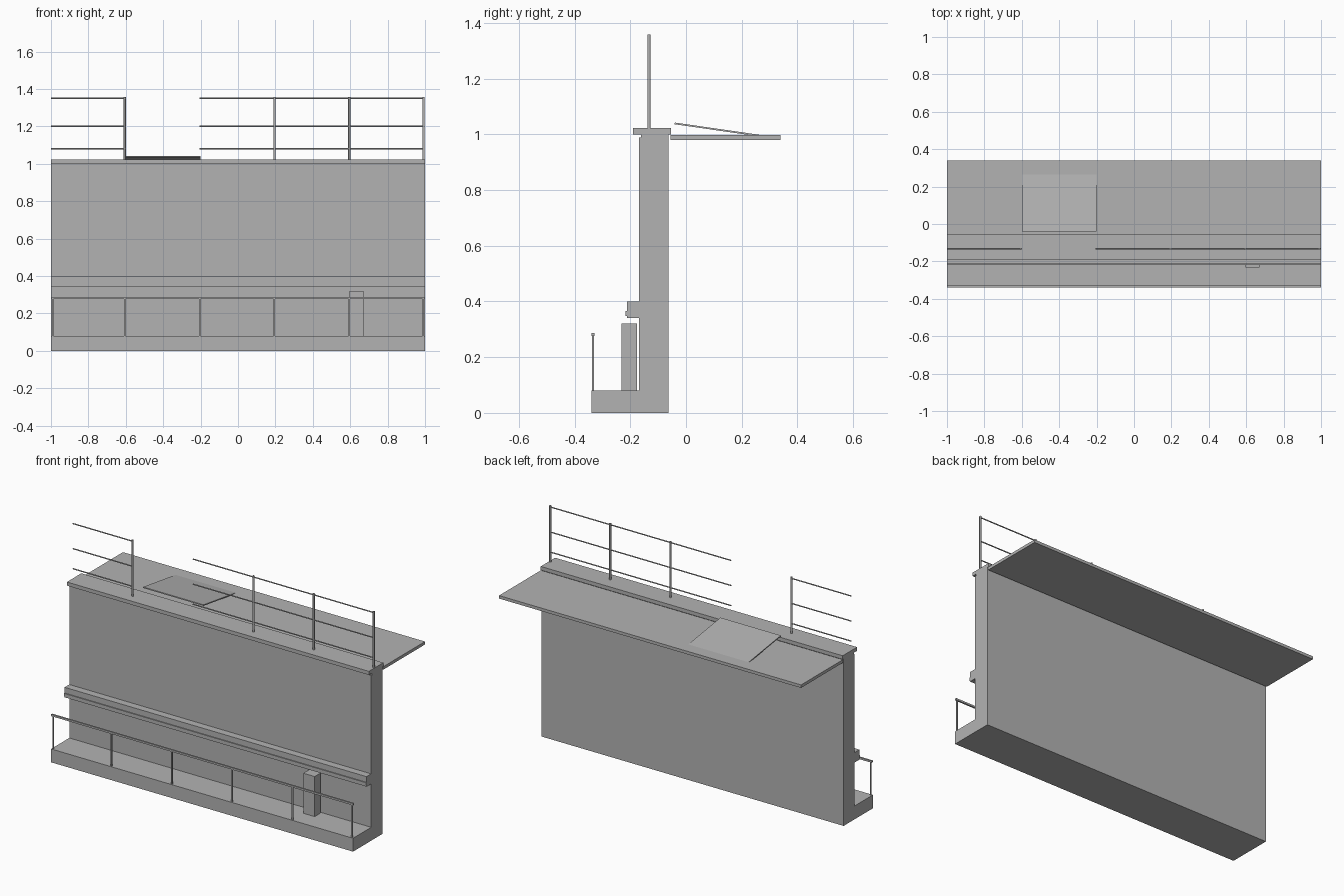
import bpy, bmesh, math
from mathutils import Vector

if "Cube" in bpy.data.objects:
    bpy.data.objects.remove(bpy.data.objects["Cube"])

grey = bpy.data.materials.new("concrete grey")
grey.diffuse_color = (0.45, 0.45, 0.45, 1)
grey.use_nodes = True
grey.node_tree.nodes["Principled BSDF"].inputs["Base Color"].default_value = grey.diffuse_color


def finish(name, bm):
    bmesh.ops.recalc_face_normals(bm, faces=bm.faces)
    me = bpy.data.meshes.new(name)
    bm.to_mesh(me)
    bm.free()
    me.materials.append(grey)
    ob = bpy.data.objects.new(name, me)
    bpy.context.collection.objects.link(ob)
    return ob


def extrude_x(name, profile, x0=-1.0, x1=1.0, seams=()):
    """Sweep a (y, z) profile along x, with optional panel seams."""
    bm = bmesh.new()
    face = bm.faces.new([bm.verts.new((x0, y, z)) for y, z in profile])
    out = bmesh.ops.extrude_face_region(bm, geom=[face])
    moved = [v for v in out["geom"] if isinstance(v, bmesh.types.BMVert)]
    bmesh.ops.translate(bm, verts=moved, vec=(x1 - x0, 0, 0))
    for x in seams:
        bmesh.ops.bisect_plane(bm, geom=bm.verts[:] + bm.edges[:] + bm.faces[:],
                               plane_co=(x, 0, 0), plane_no=(1, 0, 0))
    return finish(name, bm)


def rect(y0, y1, z0, z1):
    return [(y0, z0), (y1, z0), (y1, z1), (y0, z1)]


def rod(name, a, b, r, sides=8):
    """Round bar between two points."""
    a, b = Vector(a), Vector(b)
    bm = bmesh.new()
    bmesh.ops.create_cone(bm, cap_ends=True, segments=sides, radius1=r, radius2=r,
                          depth=(b - a).length)
    ob = finish(name, bm)
    ob.location = (a + b) / 2
    ob.rotation_mode = 'QUATERNION'
    ob.rotation_quaternion = (b - a).to_track_quat('Z', 'Y')
    for p in ob.data.polygons:
        p.use_smooth = len(p.vertices) == 4
    return ob


panels = (-0.8, -0.4, -0.2, 0.2, 0.4, 0.6)

# Wall and footing share one L-shaped section, recessed just below the coping
extrude_x("wall_and_footing",
          [(-0.34, 0), (-0.063, 0), (-0.063, 1.0), (-0.162, 1.0), (-0.162, 0.988),
           (-0.168, 0.988), (-0.168, 0.08), (-0.34, 0.08)], seams=panels)

# Coping and rear roof deck
extrude_x("coping", rect(-0.19, -0.054, 1.0, 1.022), seams=panels)
extrude_x("roof_deck", rect(-0.056, 0.34, 0.98, 0.998),
          seams=[-0.8 + 0.2 * i for i in range(9)])

# Tilted hatch on the deck
extrude_x("hatch", [(0.265, 0.992), (0.265, 0.998), (-0.04, 1.042), (-0.041, 1.036)],
          -0.6, -0.2)

# Ledge along the front with a narrow trim strip
extrude_x("ledge", rect(-0.212, -0.168, 0.34, 0.40), seams=panels)
extrude_x("ledge_trim", rect(-0.218, -0.212, 0.348, 0.366))

# Cabinet standing on the footing
extrude_x("cabinet", rect(-0.232, -0.176, 0.08, 0.32), 0.595, 0.67)

# Low front railing
for x in (-0.99, -0.605, -0.205, 0.195, 0.595, 0.99):
    extrude_x("low_post", rect(-0.337, -0.330, 0.08, 0.276), x - 0.004, x + 0.004)
extrude_x("low_rail", rect(-0.339, -0.329, 0.276, 0.287))

# Tall railing on the coping, open beside the hatch
for x in (-0.605, 0.195, 0.595, 0.992):
    rod("tall_post", (x, -0.133, 1.0), (x, -0.133, 1.358), 0.006)
for x0, x1 in ((-1.0, -0.6), (-0.205, 0.995)):
    for z in (1.08, 1.2, 1.35):
        rod("tall_rail", (x0, -0.133, z), (x1, -0.133, z), 0.0035)
